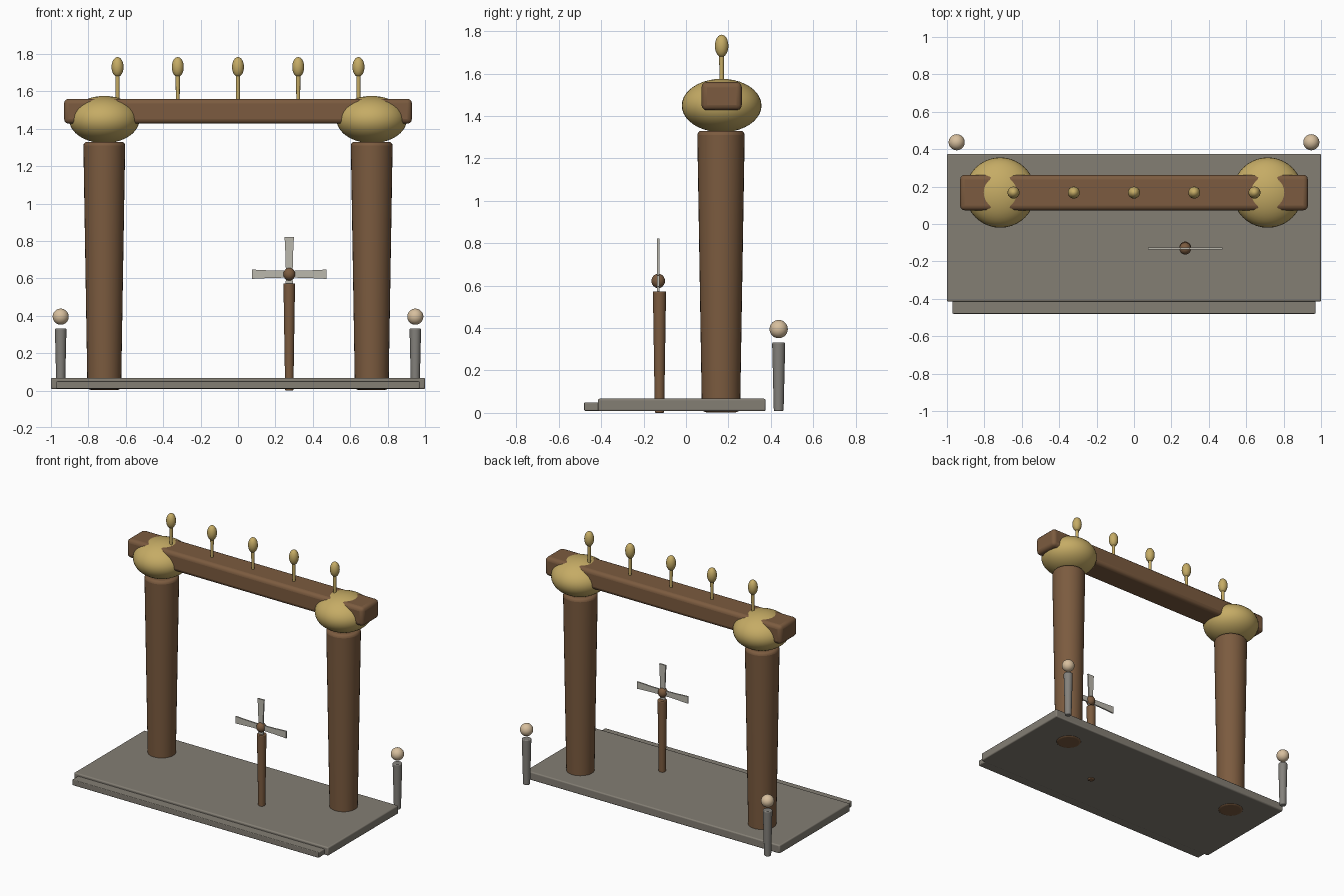
import bpy, math

if "Cube" in bpy.data.objects:
    bpy.data.objects.remove(bpy.data.objects["Cube"])


def material(name, rgb):
    m = bpy.data.materials.new(name)
    m.diffuse_color = (*rgb, 1)
    m.use_nodes = True
    m.node_tree.nodes["Principled BSDF"].inputs["Base Color"].default_value = m.diffuse_color
    return m


WOOD = material("wood", (0.20, 0.105, 0.05))
GOLD = material("gold", (0.56, 0.41, 0.13))
STONE = material("stone", (0.23, 0.21, 0.175))
POST = material("grey_stone", (0.23, 0.22, 0.20))
LAMP = material("lamp", (0.68, 0.52, 0.34))
BLADE = material("blade", (0.50, 0.48, 0.42))


def finish(name, mat, bevel=0, segments=3):
    o = bpy.context.object
    o.name = name
    o.data.materials.append(mat)
    bpy.ops.object.transform_apply(location=False, rotation=False, scale=True)
    if bevel:
        b = o.modifiers.new("Bevel", "BEVEL")
        b.width, b.segments = bevel, segments
        b.limit_method, b.angle_limit = "ANGLE", math.radians(50)
    bpy.ops.object.shade_smooth_by_angle(angle=math.radians(40))
    return o


def box(name, lo, hi, mat, bevel):
    bpy.ops.mesh.primitive_cube_add(size=1, location=[(a + b) / 2 for a, b in zip(lo, hi)])
    bpy.context.object.scale = [b - a for a, b in zip(lo, hi)]
    return finish(name, mat, bevel)


def post(name, x, y, z0, z1, r0, r1, mat, bevel, sides=32):
    bpy.ops.mesh.primitive_cone_add(vertices=sides, radius1=r0, radius2=r1,
                                    depth=z1 - z0, location=(x, y, (z0 + z1) / 2))
    return finish(name, mat, bevel)


def ball(name, loc, r, rz, mat, seg=32):
    bpy.ops.mesh.primitive_uv_sphere_add(segments=seg, ring_count=seg // 2, radius=1, location=loc)
    bpy.context.object.scale = (r, r, rz)
    return finish(name, mat)


# stone platform and front step
box("platform", (-1, -0.415, 0.008), (1, 0.375, 0.067), STONE, 0.008)
box("front_step", (-0.97, -0.48, 0.01), (0.97, -0.38, 0.05), STONE, 0.005)

# gate columns with squashed capitals, lamp posts behind
for side, s in (("left", -1), ("right", 1)):
    post(side + "_column", s * 0.715, 0.165, 0.003, 1.33, 0.09, 0.112, WOOD, 0.02)
    ball(side + "_capital", (s * 0.715, 0.168, 1.449), 0.188, 0.126, GOLD, 40)
    post(side + "_lamp_post", s * 0.948, 0.437, 0.008, 0.332, 0.023, 0.031, POST, 0.006, 24)
    ball(side + "_lamp", (s * 0.948, 0.437, 0.395), 0.043, 0.043, LAMP)

# cross beam
box("cross_beam", (-0.93, 0.073, 1.427), (0.93, 0.263, 1.56), WOOD, 0.025)

# row of finials
for i in range(5):
    x = (i - 2) * 0.322
    post(f"finial_stem_{i + 1}", x, 0.168, 1.54, 1.70, 0.010, 0.012, GOLD, 0, 16)
    ball(f"finial_bud_{i + 1}", (x, 0.168, 1.73), 0.032, 0.053, GOLD, 24)

# pinwheel: pole, hub, four flared blades
px, py, pz = 0.274, -0.125, 0.622
post("pinwheel_pole", px, py, 0, 0.573, 0.022, 0.031, WOOD, 0.005, 24)
ball("pinwheel_hub", (px, py - 0.006, pz), 0.032, 0.034, WOOD, 24)
outline = [(0, -0.018), (0.10, -0.020), (0.20, -0.025), (0.20, 0.025), (0.10, 0.020), (0, 0.018)]
for i in range(4):
    n = len(outline)
    verts = [(u, d, v) for d in (-0.005, 0.005) for u, v in outline]
    faces = [tuple(range(n)), tuple(range(2 * n - 1, n - 1, -1))]
    faces += [(k, k + n, (k + 1) % n + n, (k + 1) % n) for k in range(n)]
    me = bpy.data.meshes.new("pinwheel_blade")
    me.from_pydata(verts, [], faces)
    me.materials.append(BLADE)
    o = bpy.data.objects.new(f"pinwheel_blade_{i + 1}", me)
    o.location = (px, py - 0.006, pz)
    o.rotation_euler.y = i * math.pi / 2
    bpy.context.collection.objects.link(o)
